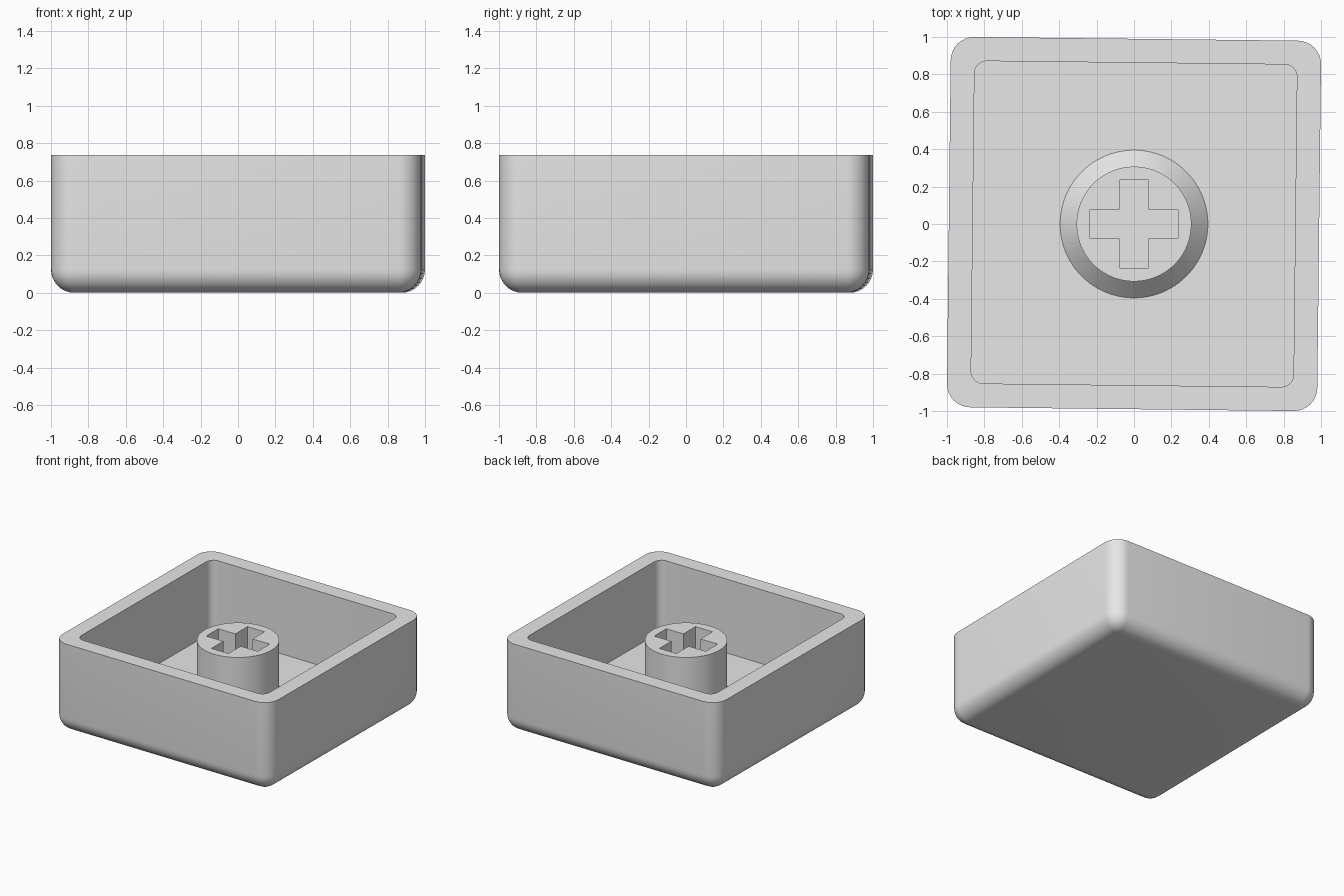
import bpy, bmesh, math
from mathutils import Matrix

if "Cube" in bpy.data.objects:
    bpy.data.objects.remove(bpy.data.objects["Cube"])

grey = bpy.data.materials.new("light grey plastic")
grey.diffuse_color = (0.8, 0.8, 0.8, 1)
grey.use_nodes = True
grey.node_tree.nodes["Principled BSDF"].inputs["Base Color"].default_value = grey.diffuse_color


def rounded_square(half, r, z, seg=8):
    """Corner arcs of a rounded square, counter-clockwise."""
    pts = []
    for q in range(4):
        cx = (half - r) * (1 if q in (0, 3) else -1)
        cy = (half - r) * (1 if q in (0, 1) else -1)
        for i in range(seg + 1):
            a = math.pi / 2 * (q + i / seg)
            pts.append((cx + r * math.cos(a), cy + r * math.sin(a), z))
    return pts


def circle(r, z, n=96):
    return [(r * math.cos(2 * math.pi * i / n), r * math.sin(2 * math.pi * i / n), z) for i in range(n)]


def loft(name, rings):
    """Skin a stack of matching rings and cap both ends."""
    bm = bmesh.new()
    loops = [[bm.verts.new(p) for p in ring] for ring in rings]
    n = len(loops[0])
    for a, b in zip(loops, loops[1:]):
        for i in range(n):
            j = (i + 1) % n
            bm.faces.new((a[i], a[j], b[j], b[i]))
    bm.faces.new(loops[0][::-1])
    bm.faces.new(loops[-1])
    bmesh.ops.remove_doubles(bm, verts=bm.verts, dist=1e-5)
    bmesh.ops.recalc_face_normals(bm, faces=bm.faces)
    mesh = bpy.data.meshes.new(name)
    bm.to_mesh(mesh)
    bm.free()
    obj = bpy.data.objects.new(name, mesh)
    bpy.context.collection.objects.link(obj)
    mesh.materials.append(grey)
    return obj


def smooth(obj):
    bpy.ops.object.select_all(action='DESELECT')
    obj.select_set(True)
    bpy.context.view_layer.objects.active = obj
    bpy.ops.object.shade_smooth_by_angle(angle=math.radians(30))


HEIGHT, FLOOR, HALF, R = 0.737, 0.13, 0.99, 0.125

# Open box: rounded bottom edge, straight walls, flat rim, cavity
rings = []
for i in range(9):
    a = math.pi / 2 * i / 8
    r = max(R * math.sin(a), 1e-4)
    rings.append(rounded_square(HALF - R + r, r, R - R * math.cos(a)))
rings.append(rounded_square(HALF, R, HEIGHT))
rings.append(rounded_square(0.862, 0.065, HEIGHT))
rings.append(rounded_square(0.862, 0.065, FLOOR))
shell = loft("cap_shell", rings)
shell.data.transform(Matrix.Rotation(math.radians(-0.65), 4, 'Z'))
smooth(shell)

# Round stem with a flared foot
stem = loft("stem", [circle(0.395, FLOOR - 0.01), circle(0.395, FLOOR),
                     circle(0.307, FLOOR + 0.09), circle(0.307, 0.63)])

# Cross-shaped socket cut down to the cavity floor
w, l = 0.078, 0.234
cross = [(l, -w), (l, w), (w, w), (w, l), (-w, l), (-w, w),
         (-l, w), (-l, -w), (-w, -w), (-w, -l), (w, -l), (w, -w)]
cutter = loft("socket_cutter", [[(x, y, z) for x, y in cross] for z in (0.05, 0.8)])
cutter.hide_render = True
cutter.hide_set(True)
cut = stem.modifiers.new("socket", 'BOOLEAN')
cut.operation = 'DIFFERENCE'
cut.solver = 'EXACT'
cut.object = cutter
smooth(stem)
